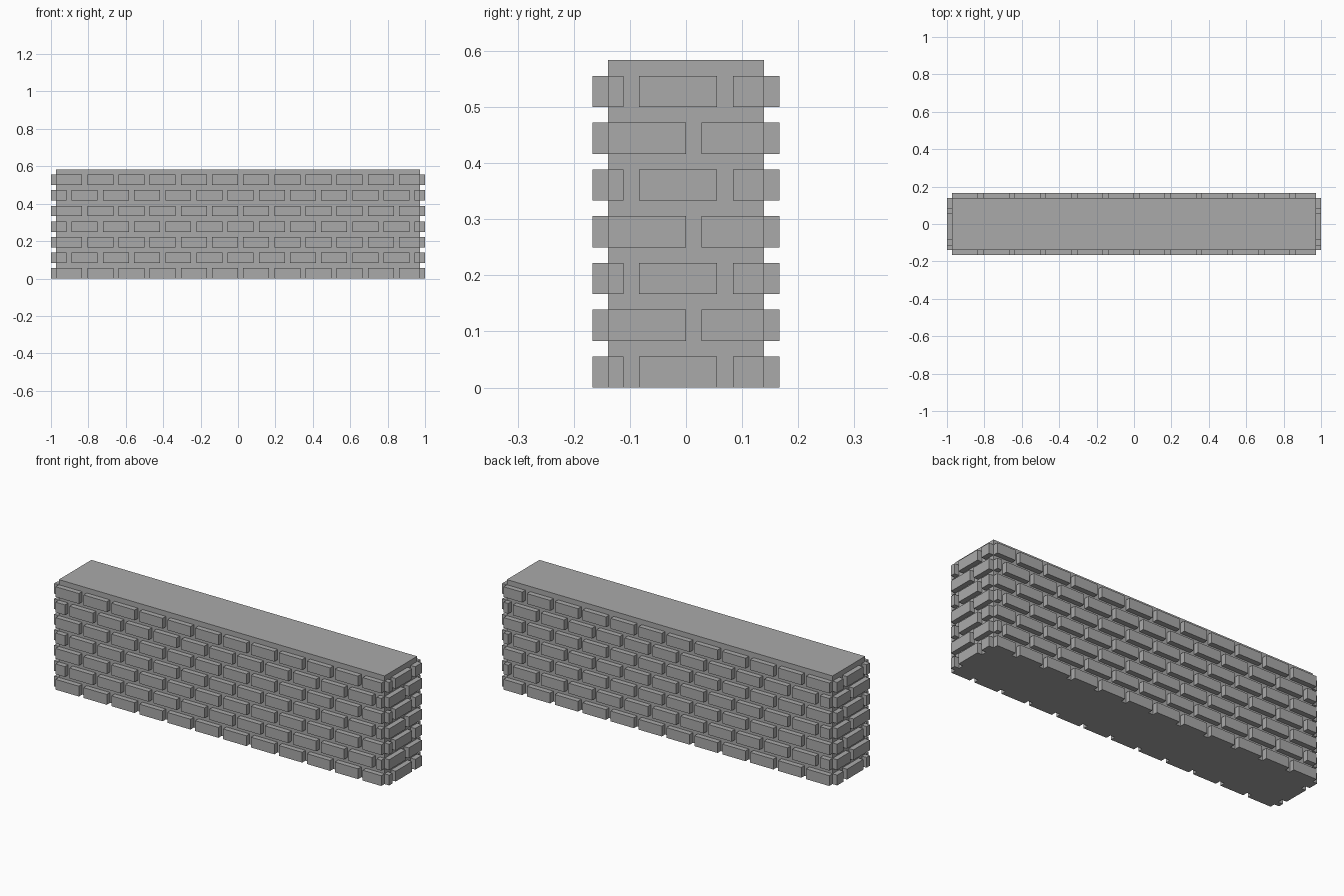
import bpy
import bmesh
from mathutils import Matrix, Vector

cube = bpy.data.objects.get("Cube")
if cube:
    bpy.data.objects.remove(cube, do_unlink=True)

U = 1 / 36                 # joint width, the module of the whole wall
HALF_X, HALF_Y = 35, 5     # core half sizes in modules
HEIGHT, COURSES = 21, 7
PITCH, BRICK = 6, 5        # brick plus joint, brick alone

stone = bpy.data.materials.new("grey stone")
stone.use_nodes = True
colour = (0.4, 0.4, 0.4, 1)
stone.diffuse_color = colour
stone.node_tree.nodes["Principled BSDF"].inputs["Base Color"].default_value = colour


def add_box(bm, low, high):
    """Add a box between two corners given in modules."""
    low, high = Vector(low) * U, Vector(high) * U
    matrix = Matrix.Translation((low + high) / 2) @ Matrix.Diagonal((*(high - low), 1))
    bmesh.ops.create_cube(bm, size=1, matrix=matrix)


def finish(bm, name):
    mesh = bpy.data.meshes.new(name)
    bm.to_mesh(mesh)
    bm.free()
    mesh.materials.append(stone)
    obj = bpy.data.objects.new(name, mesh)
    bpy.context.collection.objects.link(obj)


def brick_spans(half, first):
    """Running bricks from an offset, clipped to the core's width."""
    for start in range(first - PITCH, half, PITCH):
        a, b = max(start, -half), min(start + BRICK, half)
        if b > a:
            yield a, b


# Mortar core
bm = bmesh.new()
add_box(bm, (-HALF_X, -HALF_Y, 0), (HALF_X, HALF_Y, HEIGHT))
finish(bm, "mortar_core")

# Raised bricks on each face, every other course shifted by half a brick
for name, side in (("front", -1), ("back", 1)):
    bm = bmesh.new()
    for course in range(COURSES):
        z = course * 3
        for a, b in brick_spans(HALF_X, -HALF_X + (3 if course % 2 else 0)):
            y = sorted((side * HALF_Y, side * (HALF_Y + 1)))
            add_box(bm, (a, y[0], z), (b, y[1], z + 2))
    finish(bm, name + "_bricks")

for name, side in (("right", -1), ("left", 1)):
    bm = bmesh.new()
    for course in range(COURSES):
        z = course * 3
        for a, b in brick_spans(HALF_Y, -HALF_Y + (0 if course % 2 else 2)):
            x = sorted((side * HALF_X, side * (HALF_X + 1)))
            add_box(bm, (x[0], a, z), (x[1], b, z + 2))
    finish(bm, name + "_end_bricks")
